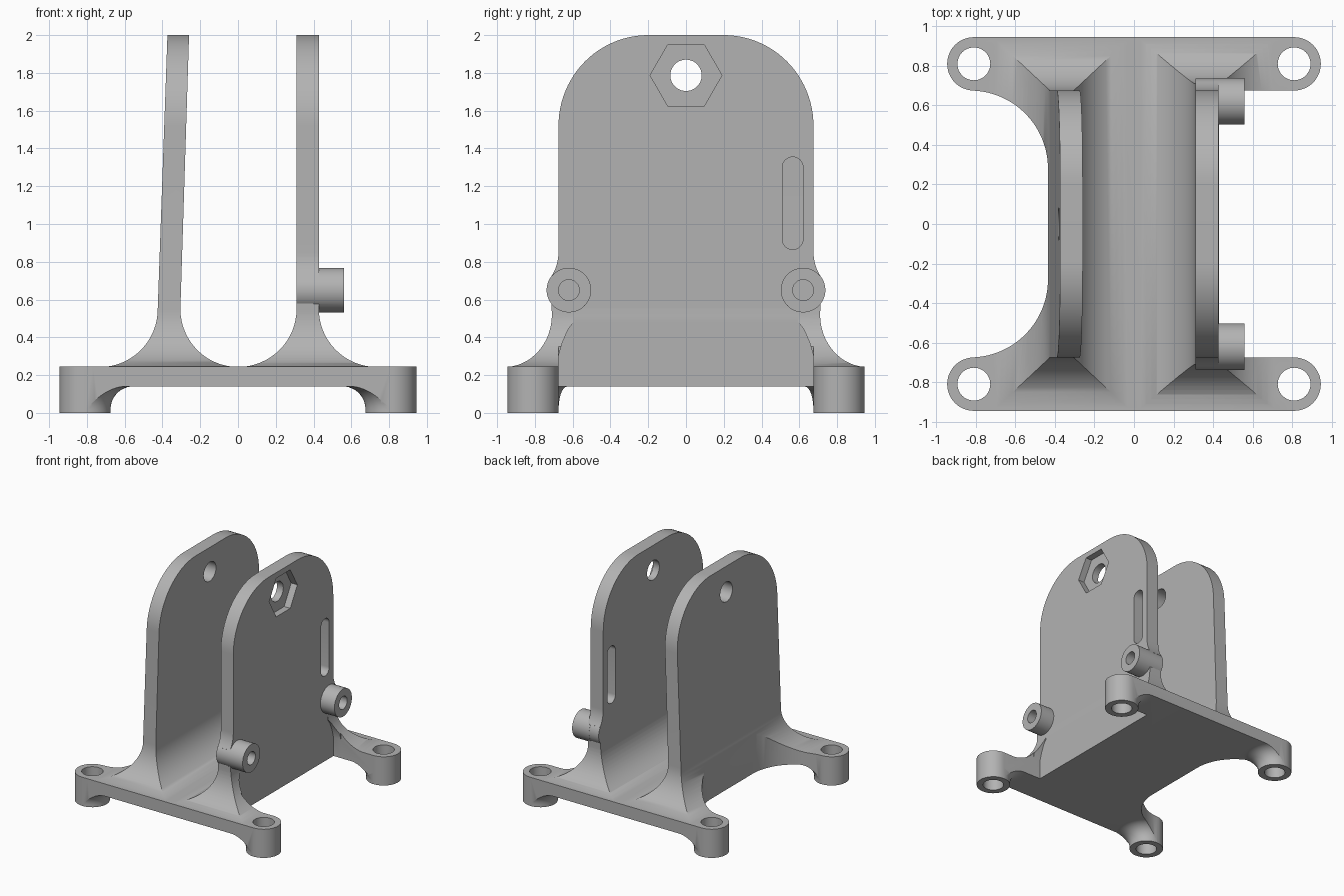
import bpy, bmesh, math
from mathutils import Vector

if "Cube" in bpy.data.objects:
    bpy.data.objects.remove(bpy.data.objects["Cube"])

grey = bpy.data.materials.new("plain grey")
grey.use_nodes = True
grey.diffuse_color = (0.45, 0.45, 0.45, 1)
grey.node_tree.nodes["Principled BSDF"].inputs["Base Color"].default_value = (0.45, 0.45, 0.45, 1)


def finish(name, bm):
    bmesh.ops.recalc_face_normals(bm, faces=bm.faces)
    mesh = bpy.data.meshes.new(name)
    bm.to_mesh(mesh)
    bm.free()
    mesh.materials.append(grey)
    obj = bpy.data.objects.new(name, mesh)
    bpy.context.collection.objects.link(obj)
    return obj


def prism(name, points, axis, start, end):
    """Extrude a 2D outline along one axis."""
    place = {"x": lambda u, v: (start, u, v),
             "y": lambda u, v: (u, start, v),
             "z": lambda u, v: (u, v, start)}[axis]
    bm = bmesh.new()
    face = bm.faces.new([bm.verts.new(place(u, v)) for u, v in points])
    move = Vector([end - start if a == axis else 0 for a in "xyz"])
    new = bmesh.ops.extrude_face_region(bm, geom=[face])["geom"]
    bmesh.ops.translate(bm, vec=move, verts=[g for g in new if isinstance(g, bmesh.types.BMVert)])
    return finish(name, bm)


def lathe(name, profile, x, y):
    """Revolve a radius-height profile about a vertical axis."""
    bm = bmesh.new()
    verts = [bm.verts.new((r, 0, z)) for r, z in profile]
    edges = [bm.edges.new(pair) for pair in zip(verts, verts[1:])]
    bmesh.ops.spin(bm, geom=verts + edges, cent=(0, 0, 0), axis=(0, 0, 1),
                   angle=math.tau, steps=48)
    bmesh.ops.remove_doubles(bm, verts=bm.verts, dist=0.0001)
    bmesh.ops.translate(bm, vec=(x, y, 0), verts=bm.verts)
    return finish(name, bm)


def combine(target, other, operation):
    mod = target.modifiers.new("combine", "BOOLEAN")
    mod.operation, mod.solver, mod.object = operation, "EXACT", other
    bpy.context.view_layer.objects.active = target
    bpy.ops.object.modifier_apply(modifier=mod.name)
    bpy.data.objects.remove(other)


def arc(cx, cy, rx, ry, a, b, n=16):
    angles = [math.radians(a + (b - a) * i / n) for i in range(n + 1)]
    return [(cx + rx * math.cos(t), cy + ry * math.sin(t)) for t in angles]


def circle(cx, cy, r, n=48):
    return arc(cx, cy, r, r, 0, 360 - 360 / n, n - 1)


def mirror_u(half):
    return half + [(-u, v) for u, v in reversed(half)]


def mirror_v(half):
    return half + [(u, -v) for u, v in reversed(half)]


# Side outlines of the two walls, with flared ends
crown = arc(0.2, 1.52, 0.475, 0.48, 0, 90, 24)
left_side = [(0.96, 0.1)] + arc(0.96, 0.55, 0.285, 0.307, 270, 180) + crown
right_side = ([(0.96, 0.1)] + arc(0.96, 0.52, 0.25, 0.277, 270, 180)
              + arc(0.62, 0.65, 0.117, 0.117, -38, 35)
              + arc(0.905, 0.85, 0.23, 0.23, 215, 180, 8) + crown)

# Front sections of the two walls, with filleted feet
slanted = ([(-0.73, 0.1)] + arc(-0.73, 0.55, 0.305, 0.307, 270, 360)
           + [(-0.37, 2.1), (-0.256, 2.1)]
           + arc(0, 0.55, 0.305, 0.307, 180, 270) + [(0, 0.1)])
upright = ([(0, 0.1)] + arc(0, 0.55, 0.31, 0.307, 270, 360)
           + [(0.31, 2.1), (0.428, 2.1)]
           + arc(0.735, 0.55, 0.307, 0.307, 180, 270) + [(0.735, 0.1)])

# Base block joined with both walls
bracket = prism("bracket", [(-1, -1), (1, -1), (1, 1), (-1, 1)], "z", 0, 0.245)
for side, section in ((left_side, slanted), (right_side, upright)):
    wall = prism("wall", mirror_u(side), "x", -1, 1)
    combine(wall, prism("section", section, "y", -1.1, 1.1), "INTERSECT")
    combine(bracket, wall, "UNION")

# Trim to the plan outline with four rounded ears
half_plan = ([(0.5, 0.675)] + arc(0.81, 0.81, 0.135, 0.135, -90, 90, 24)
             + arc(-0.81, 0.81, 0.135, 0.135, 90, 270, 24)
             + arc(-0.83, 0.28, 0.395, 0.395, 87, 0, 24))
combine(bracket, prism("plan", mirror_v(half_plan), "z", -0.2, 2.3), "INTERSECT")

# Hollow the underside, leaving a flared foot below each ear
corners = [(sx * 0.81, sy * 0.81) for sx in (-1, 1) for sy in (-1, 1)]
underside = prism("underside", [(-1.2, -1.2), (1.2, -1.2), (1.2, 1.2), (-1.2, 1.2)], "z", -0.1, 0.14)
flare = ([(0, -0.3), (0.1355, -0.3)] + arc(0.255, 0.02, 0.1195, 0.12, 180, 90, 12)
         + [(0.255, 0.3), (0, 0.3)])
for x, y in corners:
    combine(underside, lathe("flare", flare, x, y), "DIFFERENCE")
combine(bracket, underside, "DIFFERENCE")

# Open pocket outside the upright wall
pocket = mirror_u([(0.675, -0.1), (0.675, 0.3), (0.655, 0.37), (0.625, 0.44), (0.595, 0.48), (0.595, 0.7)])
combine(bracket, prism("pocket", pocket, "x", 0.43, 1.2), "DIFFERENCE")

# Side bosses with blind holes
for y in (-0.62, 0.62):
    combine(bracket, prism("boss", circle(y, 0.65, 0.118), "x", 0.4, 0.56), "UNION")
    combine(bracket, prism("boss_hole", circle(y, 0.65, 0.055), "x", 0.37, 0.7), "DIFFERENCE")

# Foot holes, pivot hole, nut recess and slot
for x, y in corners:
    combine(bracket, prism("foot_hole", circle(x, y, 0.083), "z", -0.2, 0.5), "DIFFERENCE")
combine(bracket, prism("pivot_hole", circle(0, 1.787, 0.083), "x", -1, 1), "DIFFERENCE")
combine(bracket, prism("nut_recess", circle(0, 1.787, 0.19, 6), "x", 0.37, 0.6), "DIFFERENCE")
slot = arc(0.565, 1.3, 0.055, 0.055, 0, 180) + arc(0.565, 0.92, 0.055, 0.055, 180, 360)
combine(bracket, prism("slot", slot, "x", 0.1, 0.7), "DIFFERENCE")

bpy.ops.object.select_all(action="DESELECT")
bracket.select_set(True)
bpy.context.view_layer.objects.active = bracket
bpy.ops.object.shade_smooth_by_angle(angle=math.radians(30))
